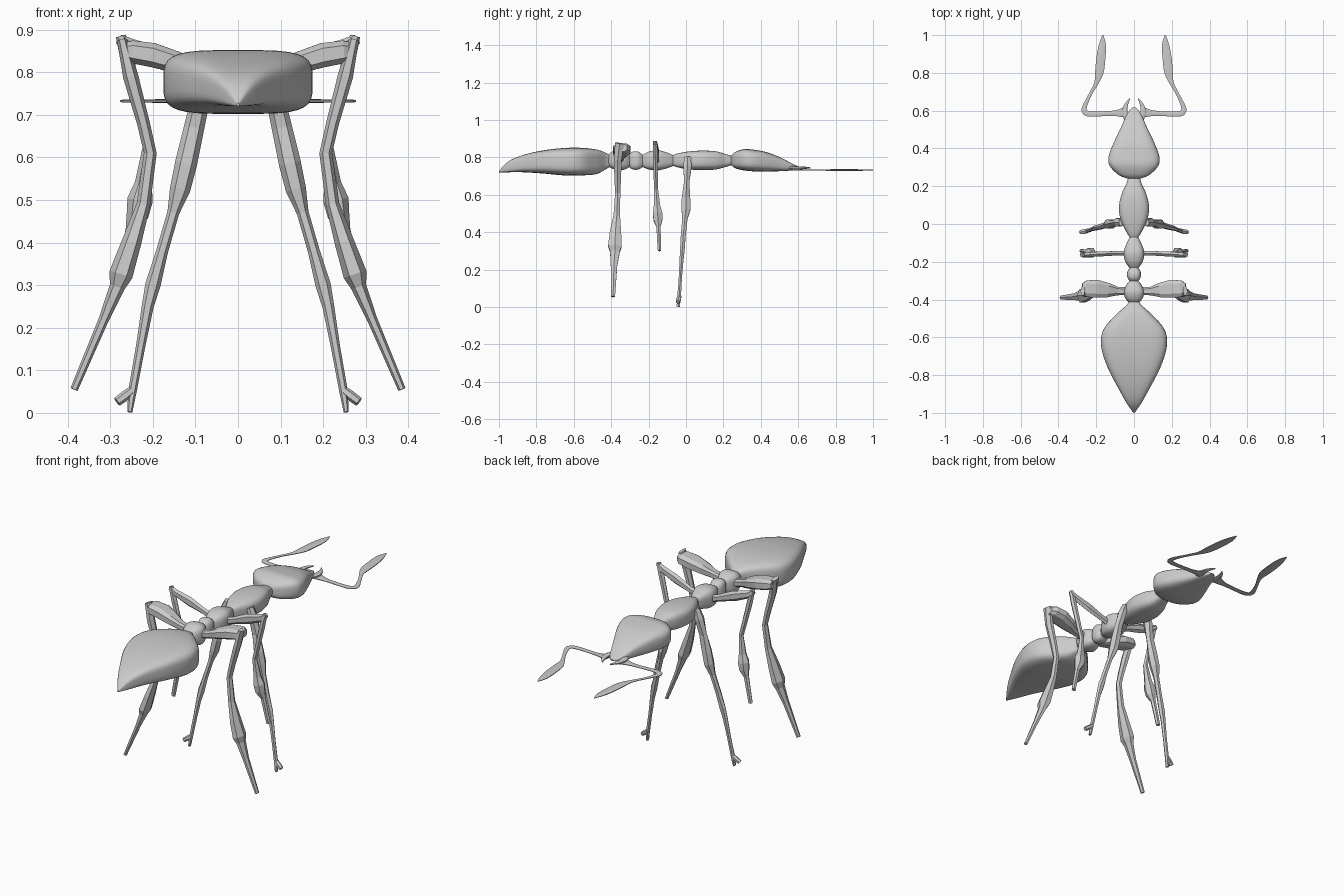
import bpy, bmesh, math
from mathutils import Vector


def smooth_path(rows, steps):
    # Catmull-Rom interpolation of rows of numbers
    if steps < 2:
        return [list(r) for r in rows]
    out = []
    for i in range(len(rows) - 1):
        p0, p1 = rows[max(i - 1, 0)], rows[i]
        p2, p3 = rows[i + 1], rows[min(i + 2, len(rows) - 1)]
        for s in range(steps):
            t = s / steps
            out.append([0.5 * (2 * b + (c - a) * t + (2 * a - 5 * b + 4 * c - d) * t * t
                               + (3 * b - a - 3 * c + d) * t ** 3)
                        for a, b, c, d in zip(p0, p1, p2, p3)])
    return out + [list(rows[-1])]


def loft(name, rows, ref, sides=6, power=2.0, steps=1, tangent=None, mirror=False, smooth=False):
    # rows: x, y, z, half size along ref, half size across ref
    rows = smooth_path(rows, steps)
    ref = Vector(ref)
    bm = bmesh.new()
    rings = []
    for i, r in enumerate(rows):
        c = Vector(r[:3])
        d = tangent or (Vector(rows[min(i + 1, len(rows) - 1)][:3]) - Vector(rows[max(i - 1, 0)][:3]))
        t = Vector(d).normalized()
        u = (ref - t * ref.dot(t)).normalized()
        v = t.cross(u)
        ring = []
        for k in range(sides):
            a = 2 * math.pi * (k + 0.5) / sides
            cs, sn = math.cos(a), math.sin(a)
            cu = math.copysign(abs(cs) ** (2 / power), cs)
            cv = math.copysign(abs(sn) ** (2 / power), sn)
            ring.append(bm.verts.new(c + u * cu * max(r[3], .001) + v * cv * max(r[4], .001)))
        rings.append(ring)
    for a, b in zip(rings, rings[1:]):
        for k in range(sides):
            j = (k + 1) % sides
            bm.faces.new((a[k], a[j], b[j], b[k]))
    bm.faces.new(rings[0][::-1])
    bm.faces.new(rings[-1])
    bmesh.ops.recalc_face_normals(bm, faces=bm.faces)
    me = bpy.data.meshes.new(name)
    bm.to_mesh(me)
    bm.free()
    ob = bpy.data.objects.new(name, me)
    bpy.context.collection.objects.link(ob)
    if mirror:
        ob.modifiers.new("mirror", 'MIRROR')
    if smooth:
        bpy.ops.object.select_all(action='DESELECT')
        ob.select_set(True)
        bpy.context.view_layer.objects.active = ob
        bpy.ops.object.shade_smooth_by_angle(angle=math.radians(40))
    return ob


def body(name, prof, power):
    # prof: y, half width, bottom z, top z
    rows = [(0, y, (b + t) / 2, w, (t - b) / 2) for y, w, b, t in prof]
    return loft(name, rows, (1, 0, 0), 32, power, 5, (0, 1, 0), smooth=True)


# Body segments, front (abdomen) to back (head)
body("abdomen", [(-1, .003, .72, .728), (-.95, .038, .72, .778), (-.87, .083, .72, .813),
                 (-.76, .14, .713, .838), (-.65, .174, .703, .85), (-.56, .163, .703, .851),
                 (-.48, .095, .71, .842), (-.43, .04, .735, .825), (-.405, .025, .75, .81)], 4)
body("waist_node", [(-.42, .022, .755, .81), (-.395, .045, .74, .83), (-.36, .055, .73, .84),
                    (-.325, .042, .735, .832), (-.3, .022, .75, .815)], 3)
body("small_node", [(-.305, .02, .75, .815), (-.285, .034, .735, .83), (-.255, .036, .735, .83),
                    (-.228, .02, .75, .81)], 3)
body("rear_thorax", [(-.235, .022, .75, .81), (-.2, .046, .735, .83), (-.15, .055, .73, .838),
                     (-.1, .038, .742, .825), (-.065, .02, .755, .81)], 3)
body("thorax", [(-.075, .02, .757, .81), (-.04, .042, .745, .822), (.02, .07, .735, .832),
                (.09, .08, .732, .836), (.16, .065, .735, .832), (.21, .042, .748, .818),
                (.25, .03, .76, .805)], 3.2)
body("head", [(.24, .035, .76, .808), (.262, .085, .742, .828), (.31, .13, .73, .844),
              (.36, .134, .725, .841), (.43, .108, .724, .828), (.51, .07, .726, .797),
              (.57, .043, .73, .765), (.605, .022, .735, .75), (.618, .006, .738, .746)], 3.5)

# Jaws
loft("jaws", [(.03, .55, .744, .009, .022), (.048, .59, .744, .009, .017),
              (.042, .63, .744, .007, .011), (.022, .665, .744, .003, .002)],
     (0, 0, 1), 8, steps=3, mirror=True, smooth=True)

# Antennae: thin flat strips with an elbow and a club
loft("antennae", [(.04, .592, .737, .006, .035), (.075, .588, .734, .005, .022),
                  (.12, .586, .732, .004, .014), (.2, .582, .732, .004, .014),
                  (.25, .586, .732, .004, .016), (.264, .612, .732, .004, .014),
                  (.235, .68, .732, .004, .009), (.2, .745, .732, .004, .012),
                  (.184, .80, .732, .005, .024), (.175, .88, .732, .005, .026),
                  (.167, .95, .732, .004, .02), (.165, 1.0, .732, .002, .003)],
     (0, 0, 1), 8, steps=3, mirror=True, smooth=True)

# Legs: six-sided segments, half sizes along y and across
Y = (0, 1, 0)
loft("abdomen_thighs", [(.03, -.355, .79, .02, .02), (.09, -.355, .805, .024, .02),
                        (.14, -.35, .822, .04, .026), (.2, -.343, .84, .05, .03),
                        (.25, -.343, .848, .046, .028), (.272, -.345, .85, .03, .02)],
     Y, 8, 3, mirror=True)
loft("abdomen_shins", [(.272, -.355, .875, .028, .012), (.252, -.365, .79, .024, .018),
                       (.222, -.365, .68, .02, .015), (.206, -.365, .61, .016, .015),
                       (.222, -.37, .49, .02, .016), (.25, -.377, .40, .035, .023),
                       (.275, -.38, .325, .042, .028), (.284, -.38, .295, .03, .018),
                       (.315, -.385, .22, .02, .012), (.385, -.39, .055, .012, .009)],
     Y, 6, mirror=True)
loft("middle_thighs", [(.03, -.155, .78, .014, .02), (.09, -.155, .80, .013, .018),
                       (.17, -.158, .83, .015, .026), (.25, -.163, .858, .014, .02),
                       (.28, -.165, .878, .012, .012)], Y, 6, mirror=True)
loft("middle_shins", [(.275, -.165, .885, .012, .012), (.258, -.165, .82, .014, .016),
                      (.228, -.162, .70, .013, .014), (.21, -.16, .63, .012, .013),
                      (.222, -.155, .54, .02, .02), (.23, -.152, .5, .029, .03),
                      (.236, -.15, .465, .027, .026), (.25, -.147, .43, .013, .014),
                      (.278, -.142, .30, .01, .012)], Y, 6, mirror=True)
loft("head_side_legs", [(.066, .008, .80, .02, .016), (.085, .008, .75, .026, .022),
                        (.103, .004, .67, .016, .024), (.122, 0, .585, .026, .026),
                        (.136, 0, .525, .028, .024), (.152, -.006, .47, .016, .014),
                        (.178, -.015, .38, .015, .014), (.2, -.02, .30, .014, .018),
                        (.212, -.024, .25, .012, .014), (.228, -.03, .16, .01, .011),
                        (.248, -.037, .05, .011, .01), (.254, -.042, .002, .01, .006)],
     Y, 6, mirror=True)
loft("toes", [(.246, -.035, .055, .012, .01), (.265, -.04, .04, .014, .012),
              (.284, -.044, .026, .012, .011)], Y, 6, mirror=True)
